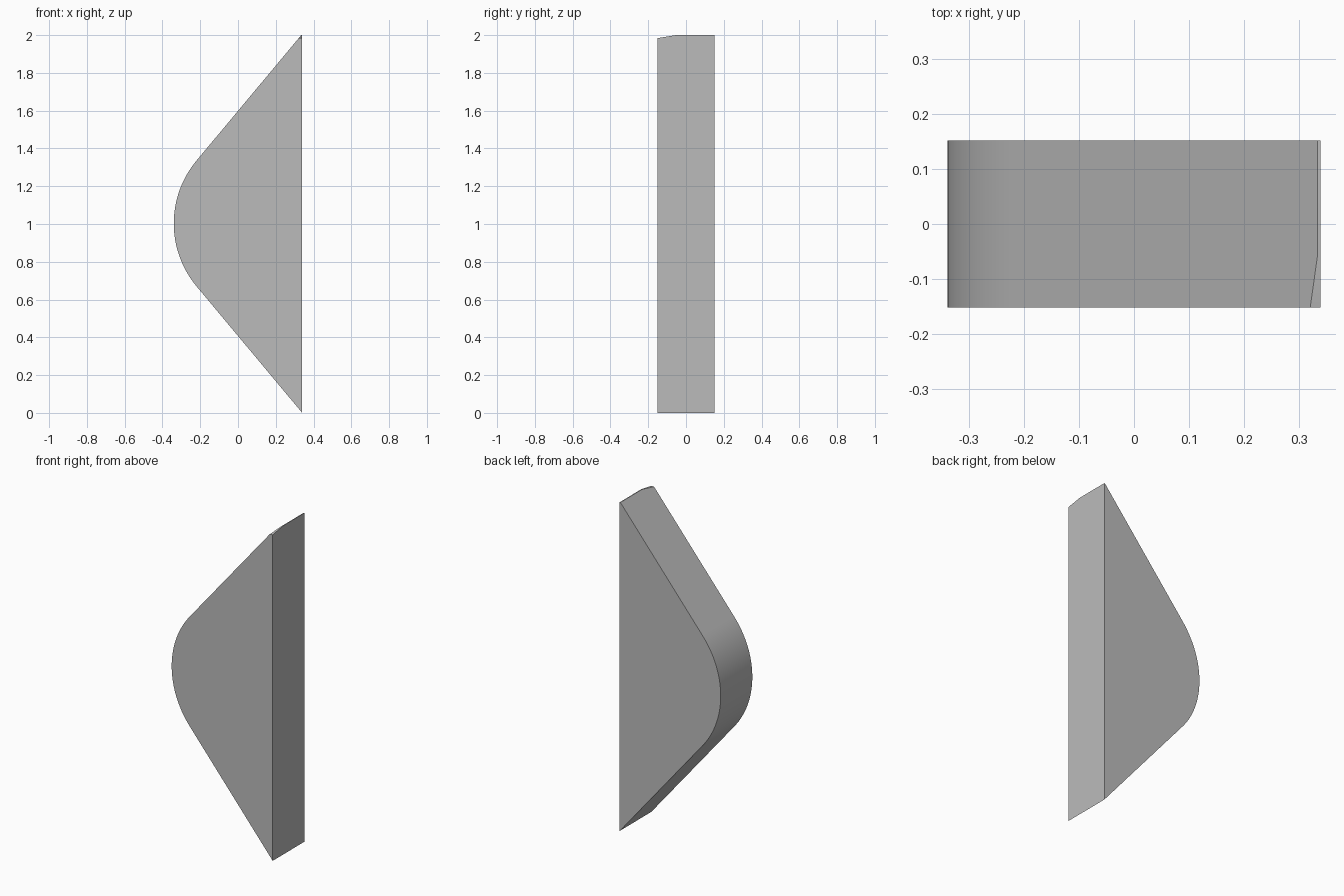
import bpy
import bmesh
import math
from mathutils import Vector

cube = bpy.data.objects.get("Cube")
if cube:
    bpy.data.objects.remove(cube, do_unlink=True)

HALF_X, HALF_Y, MID = 0.34, 0.152, 1.003
RADIUS, STEPS = 0.52, 32

# Plain grey material
grey = bpy.data.materials.new("plain grey")
grey.use_nodes = True
colour = (0.5, 0.5, 0.5, 1)
grey.diffuse_color = colour
grey.node_tree.nodes["Principled BSDF"].inputs["Base Color"].default_value = colour

# Profile: two straight edges tangent to a rounded nose
centre_x = RADIUS - HALF_X
reach = HALF_X - centre_x
start = math.atan2(MID, reach) + math.acos(RADIUS / math.hypot(reach, MID))
sweep = 2 * (math.pi - start)
profile = [(HALF_X, 2 * MID)]
for i in range(STEPS + 1):
    a = start + sweep * i / STEPS
    profile.append((centre_x + RADIUS * math.cos(a), MID + RADIUS * math.sin(a)))
profile.append((HALF_X, 0))

# Extrude the profile through the thickness
bm = bmesh.new()
face = bm.faces.new([bm.verts.new((x, -HALF_Y, z)) for x, z in profile])
result = bmesh.ops.extrude_face_region(bm, geom=[face])
moved = [v for v in result["geom"] if isinstance(v, bmesh.types.BMVert)]
bmesh.ops.translate(bm, verts=moved, vec=(0, 2 * HALF_Y, 0))


def trim(point, normal):
    """Slice off everything beyond a plane and cap the cut."""
    geom = bm.verts[:] + bm.edges[:] + bm.faces[:]
    cut = bmesh.ops.bisect_plane(bm, geom=geom, dist=1e-6, plane_co=point,
                                 plane_no=normal, clear_outer=True)
    edges = [e for e in cut["geom_cut"] if isinstance(e, bmesh.types.BMEdge)]
    bmesh.ops.holes_fill(bm, edges=edges, sides=0)


# Blunt upper tip with a shallow slope towards the front
trim(Vector((0, 0, 2)), Vector((0, 0, 1)))
trim(Vector((0, -0.055, 2)), Vector((0, -0.17, 1)).normalized())

bmesh.ops.recalc_face_normals(bm, faces=bm.faces[:])
mesh = bpy.data.meshes.new("rounded_wedge")
bm.to_mesh(mesh)
bm.free()
mesh.materials.append(grey)
wedge = bpy.data.objects.new("rounded_wedge", mesh)
bpy.context.collection.objects.link(wedge)

# Smooth nose, sharp rims
bpy.context.view_layer.objects.active = wedge
wedge.select_set(True)
bpy.ops.object.shade_smooth_by_angle(angle=math.radians(20))
